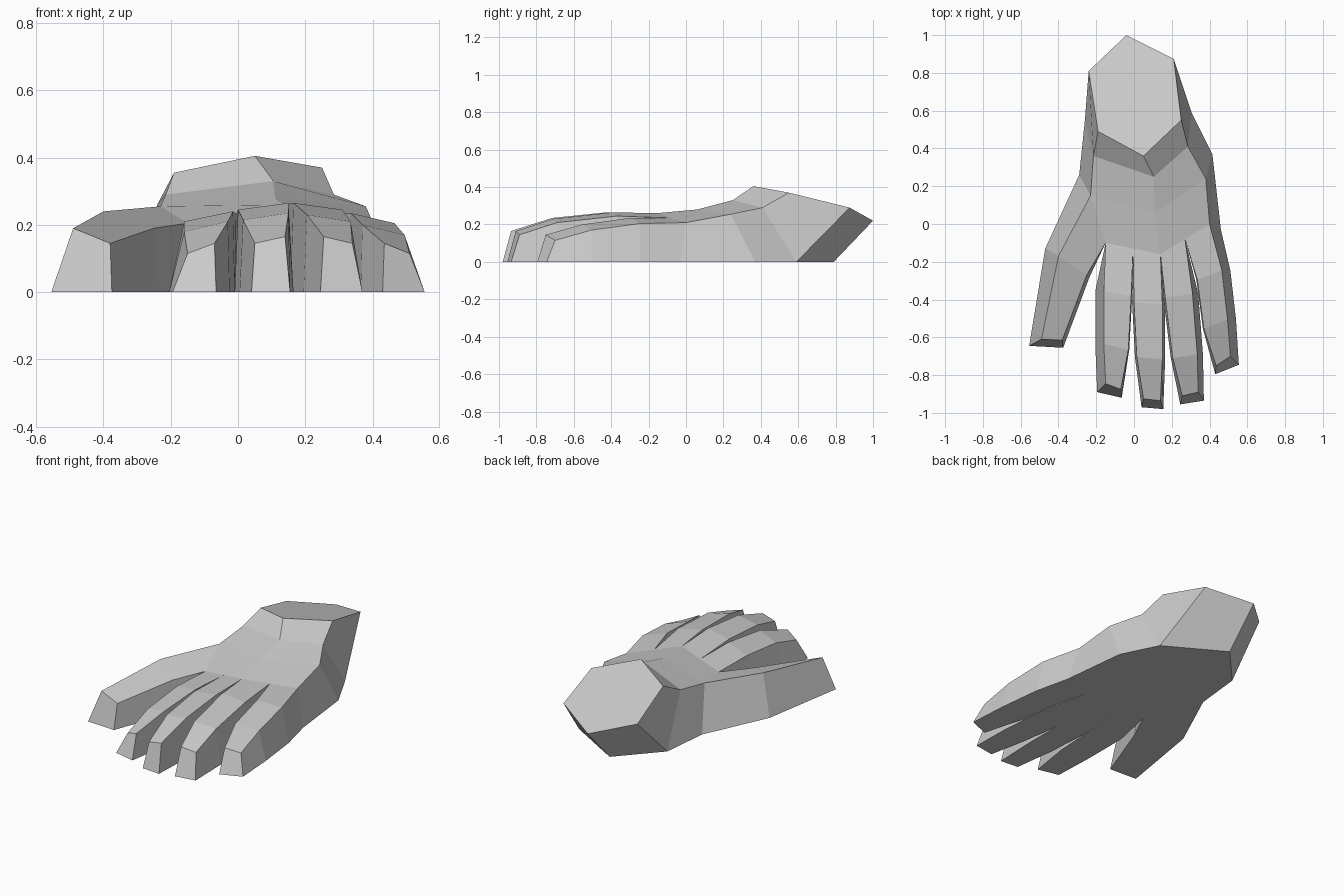
import bpy, bmesh
from mathutils import Vector

if "Cube" in bpy.data.objects:
    bpy.data.objects.remove(bpy.data.objects["Cube"])


def loft(name, rings, cap_first=False, cap_last=False):
    """Flat-shaded skin over a series of equal-length closed rings."""
    bm = bmesh.new()
    vs = [[bm.verts.new(p) for p in ring] for ring in rings]
    n = len(rings[0])
    for a, b in zip(vs, vs[1:]):
        for i in range(n):
            j = (i + 1) % n
            bm.faces.new((a[i], a[j], b[j], b[i]))
    if cap_first:
        bm.faces.new(vs[0])
    if cap_last:
        bm.faces.new(vs[-1])
    bmesh.ops.recalc_face_normals(bm, faces=bm.faces)
    me = bpy.data.meshes.new(name)
    bm.to_mesh(me)
    bm.free()
    ob = bpy.data.objects.new(name, me)
    bpy.context.collection.objects.link(ob)
    return ob


# Palm and wrist: rings run low left, top left, top middle, top right, low right, low middle
wrist_cut = [(-.24, .81, .26), (-.19, .49, .355), (.05, .36, .405),
             (.25, .55, .37), (.21, .875, .29), (-.04, 1.0, .22)]
wrist_base = [(-.26, .55, 0), (-.215, .36, .29), (.105, .25, .33),
              (.285, .41, .29), (.305, .59, 0), (-.04, .79, 0)]
mid_palm = [(-.29, .26, 0), (-.23, .15, .255), (.11, .06, .28),
            (.38, .24, .255), (.415, .37, 0), (.08, .2, 0)]
knuckles = [(-.15, -.1, 0), (-.15, -.1, .205), (.14, -.16, .26),
            (.40, 0, .21), (.46, -.03, 0), (.14, -.16, 0)]
loft("palm", [wrist_cut, wrist_base, mid_palm, knuckles], cap_first=True)

# Thumb: rings run low outer, top outer, top inner, low inner
loft("thumb", [
    [mid_palm[0], mid_palm[1], knuckles[1], knuckles[0]],
    [(-.47, -.13, 0), (-.40, -.17, .24), (-.25, -.27, .19), (-.235, -.28, 0)],
    [(-.555, -.645, 0), (-.49, -.61, .19), (-.38, -.615, .145), (-.375, -.655, 0)],
], cap_last=True)

# Fingers grow from the webs along the knuckle line
left, middle, right = (Vector(knuckles[i]) for i in (1, 2, 3))
webs = [left, left.lerp(middle, .5), middle, middle.lerp(right, .5), right]

# name, left flare, right flare, sideways tilt in y and z, joints (left x, right x, y, z)
fingers = [
    ("index_finger", .045, .005, -.03, .03,
     [(-.16, -.015, -.37, .225), (-.16, -.03, -.65, .195), (-.15, -.07, -.86, .13)]),
    ("middle_finger", .01, .015, -.01, .02,
     [(0, .15, -.42, .255), (.015, .15, -.71, .225), (.05, .14, -.93, .155)]),
    ("ring_finger", .01, .03, .02, -.02,
     [(.165, .31, -.38, .255), (.205, .335, -.7, .22), (.255, .34, -.9, .155)]),
    ("little_finger", .005, .045, .05, -.03,
     [(.335, .465, -.27, .22), (.37, .495, -.53, .185), (.435, .51, -.725, .13)]),
]
for k, (name, fl, fr, ty, tz, joints) in enumerate(fingers):
    a, b = webs[k], webs[k + 1]
    base_right = knuckles[4] if k == 3 else (b.x, b.y, 0)
    rings = [[(a.x, a.y, 0), a, b, base_right]]
    for i, (xl, xr, y, z) in enumerate(joints):
        drop = .045 if i == 2 else 0  # fingertip leans forward at the ground
        yl, yr = y - ty / 2, y + ty / 2
        rings.append([(xl - fl, yl - drop, 0), (xl, yl, z - tz / 2),
                      (xr, yr, z + tz / 2), (xr + fr, yr - drop, 0)])
    loft(name, rings, cap_last=True)
